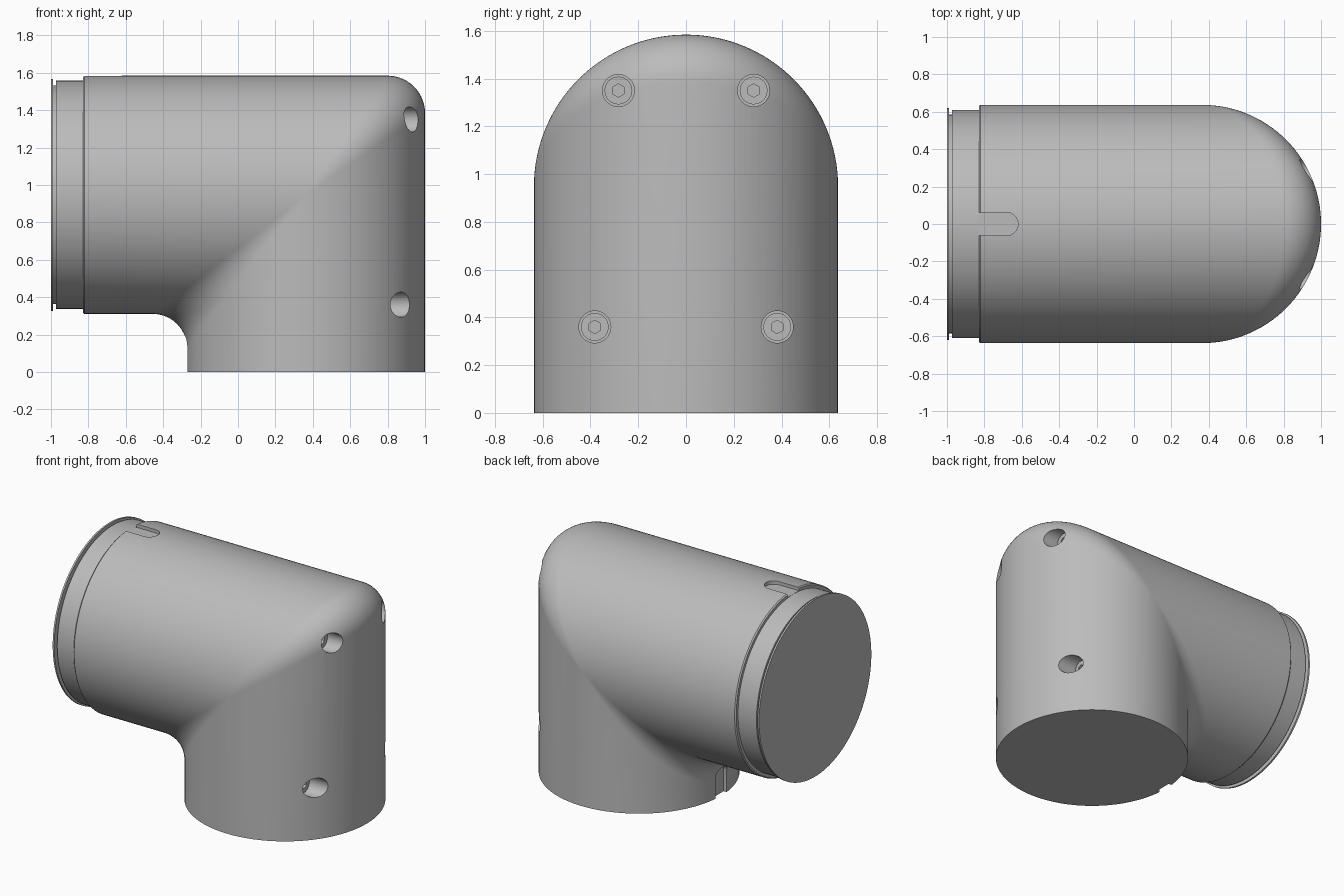
import bpy, bmesh, math
from mathutils import Matrix, Vector

cube = bpy.data.objects.get("Cube")
if cube:
    bpy.data.objects.remove(cube, do_unlink=True)

R = 0.637                  # pipe radius
CX, CZ = 0.363, 0.947      # upright pipe axis, level pipe axis
R_OUT, R_IN = 0.2, 0.18    # corner rounding outside and inside
SEG, ARC = 128, 14

grey = bpy.data.materials.new("Cast grey")
grey.use_nodes = True
grey.diffuse_color = (0.5, 0.5, 0.5, 1)
grey.node_tree.nodes["Principled BSDF"].inputs["Base Color"].default_value = grey.diffuse_color


def to_object(name, bm):
    bmesh.ops.recalc_face_normals(bm, faces=bm.faces)
    mesh = bpy.data.meshes.new(name)
    bm.to_mesh(mesh)
    bm.free()
    mesh.materials.append(grey)
    obj = bpy.data.objects.new(name, mesh)
    bpy.context.collection.objects.link(obj)
    return obj


def activate(obj):
    bpy.ops.object.select_all(action='DESELECT')
    obj.select_set(True)
    bpy.context.view_layer.objects.active = obj


def prism(name, outline, z0, z1, matrix, bevel=0):
    """Extrude a flat outline along local z from z0 to z1."""
    bm = bmesh.new()
    low = [bm.verts.new((x, y, z0)) for x, y in outline]
    high = [bm.verts.new((x, y, z1)) for x, y in outline]
    bm.faces.new(low)
    top = bm.faces.new(high)
    for i in range(len(low)):
        j = (i + 1) % len(low)
        bm.faces.new((low[i], low[j], high[j], high[i]))
    if bevel:
        bmesh.ops.bevel(bm, geom=list(top.edges), offset=bevel, segments=2,
                        affect='EDGES', profile=0.5)
    bm.transform(matrix)
    return to_object(name, bm)


def circle(radius, n, start=0.0, sweep=math.tau, centre=0.0, closed=True):
    steps = n if closed else n - 1
    return [(centre + radius * math.cos(start + sweep * i / steps),
             radius * math.sin(start + sweep * i / steps)) for i in range(n)]


def cut(target, cutter):
    cutter.hide_render = True
    mod = target.modifiers.new("cut", 'BOOLEAN')
    mod.operation, mod.solver, mod.object = 'DIFFERENCE', 'EXACT', cutter
    activate(target)
    bpy.ops.object.modifier_apply(modifier=mod.name)
    bpy.data.objects.remove(cutter, do_unlink=True)


def smooth(obj):
    activate(obj)
    bpy.ops.object.shade_smooth_by_angle(angle=math.radians(25))


# Elbow body: rings from the lipped end, round the corner, down to the base
end_profile = [(-1, 0.62), (-0.988, 0.62), (-0.988, 0.585), (-0.972, 0.585),
               (-0.972, 0.61), (-0.83, 0.61), (-0.83, 0.63), (-0.822, R)]


def column(t):
    c, s = math.cos(t), math.sin(t)
    pts = [Vector((x, r * s, CZ + r * c)) for x, r in end_profile]
    level, upright = Vector((0, s, c)), Vector((c, s, 0))
    ball = R_OUT if c > 0 else -R_IN
    reach = R - ball
    centre = Vector((CX + reach * c, reach * s, CZ + reach * c))
    angle = level.angle(upright, 0)
    for k in range(ARC + 1):
        f = k / ARC
        if angle < 1e-4:
            normal = level
        else:
            normal = (level * math.sin((1 - f) * angle)
                      + upright * math.sin(f * angle)) / math.sin(angle)
        pts.append(centre + normal * ball)
    pts.append(Vector((CX + R * c, R * s, 0)))
    return pts


bm = bmesh.new()
columns = [[bm.verts.new(p) for p in column(math.tau * i / SEG)] for i in range(SEG)]
for i in range(SEG):
    a, b = columns[i], columns[(i + 1) % SEG]
    for k in range(len(a) - 1):
        bm.faces.new((a[k], b[k], b[k + 1], a[k + 1]))
bm.faces.new([col[0] for col in columns])
bm.faces.new([col[-1] for col in columns])
bmesh.ops.remove_doubles(bm, verts=bm.verts, dist=1e-4)
body = to_object("elbow_body", bm)

# Round-ended key slots at both pipe ends
slot = [(-0.05, -0.062)] + circle(0.062, 17, -math.pi / 2, math.pi, 0.148, False) + [(-0.05, 0.062)]
cut(body, prism("top_slot_cutter", slot, 0.611, 0.72,
                Matrix.Translation((-0.83, 0, CZ))))
cut(body, prism("base_slot_cutter", slot, 0.611, 0.72,
                Matrix.Translation((CX, 0, 0)) @ Matrix.Rotation(-math.pi / 2, 4, 'Y')))

# Screw holes with socket-head screws sunk inside
to_x = Matrix.Rotation(math.pi / 2, 4, 'Y')
for level, y, z, floor in (("upper", 0.283, 1.35, 0.8), ("lower", 0.382, 0.36, 0.73)):
    for side, sign in (("left", 1), ("right", -1)):
        place = Matrix.Translation((floor, sign * y, z)) @ to_x
        cut(body, prism("hole_cutter", circle(0.067, 40), 0, 0.4, place))
        screw = prism(f"{level}_{side}_screw", circle(0.058, 40), -0.01, 0.05, place, 0.008)
        cut(screw, prism("socket_cutter", circle(0.028, 6), 0.02, 0.1, place))
        smooth(screw)
smooth(body)
